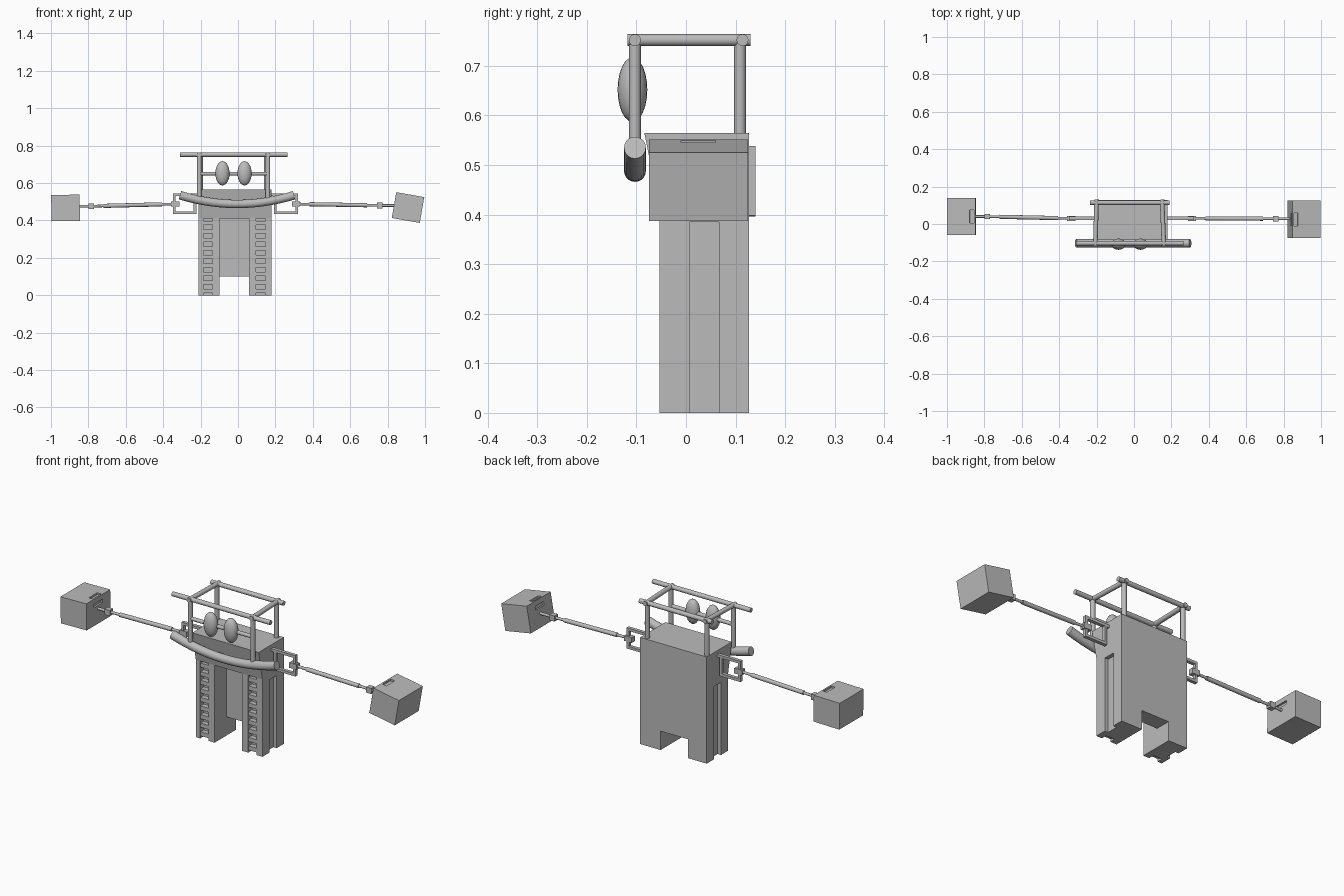
import bpy, bmesh, math
from mathutils import Vector, Matrix

if "Cube" in bpy.data.objects:
    bpy.data.objects.remove(bpy.data.objects["Cube"], do_unlink=True)

grey = bpy.data.materials.new("plain_grey")
grey.use_nodes = True
COLOUR = (0.5, 0.5, 0.5, 1)
grey.diffuse_color = COLOUR
grey.node_tree.nodes["Principled BSDF"].inputs["Base Color"].default_value = COLOUR


def finish(name, bm, smooth=False):
    bmesh.ops.recalc_face_normals(bm, faces=bm.faces)
    mesh = bpy.data.meshes.new(name)
    bm.to_mesh(mesh)
    bm.free()
    mesh.materials.append(grey)
    ob = bpy.data.objects.new(name, mesh)
    bpy.context.collection.objects.link(ob)
    if smooth:
        bpy.ops.object.select_all(action='DESELECT')
        ob.select_set(True)
        bpy.context.view_layer.objects.active = ob
        bpy.ops.object.shade_smooth_by_angle(angle=math.radians(40))
    return ob


def add_box(bm, lo, hi):
    lo, hi = Vector(lo), Vector(hi)
    size = Matrix.Diagonal((hi - lo).to_4d())
    size[3][3] = 1
    bmesh.ops.create_cube(bm, size=1, matrix=Matrix.Translation((lo + hi) / 2) @ size)


def box(name, lo, hi):
    bm = bmesh.new()
    add_box(bm, lo, hi)
    return finish(name, bm)


def add_rod(bm, a, b, r, sides=16):
    a, b = Vector(a), Vector(b)
    turn = (b - a).to_track_quat('Z', 'Y').to_matrix().to_4x4()
    bmesh.ops.create_cone(bm, cap_ends=True, segments=sides, radius1=r, radius2=r,
                          depth=(b - a).length, matrix=Matrix.Translation((a + b) / 2) @ turn)


def rod(name, a, b, r):
    bm = bmesh.new()
    add_rod(bm, a, b, r)
    return finish(name, bm, True)


def carve(ob, cuts):
    """Subtract each box (lo, hi) from the object."""
    for lo, hi in cuts:
        cutter = box("cutter", lo, hi)
        mod = ob.modifiers.new("cut", 'BOOLEAN')
        mod.operation, mod.solver, mod.object = 'DIFFERENCE', 'EXACT', cutter
        graph = bpy.context.evaluated_depsgraph_get()
        mesh = bpy.data.meshes.new_from_object(ob.evaluated_get(graph))
        ob.modifiers.clear()
        ob.data = mesh
        bpy.data.objects.remove(cutter, do_unlink=True)


# Body: side profile swept across, with a forward-leaning upper front
L, R, TOP, HIP, FRONT, BACK = -0.21, 0.18, 0.565, 0.41, -0.053, 0.127
profile = [(FRONT, 0), (BACK, 0), (BACK, TOP), (-0.084, TOP), (FRONT, HIP)]
bm = bmesh.new()
face = bm.faces.new([bm.verts.new((L, y, z)) for y, z in profile])
swept = bmesh.ops.extrude_face_region(bm, geom=[face])["geom"]
bmesh.ops.translate(bm, vec=(R - L, 0, 0),
                    verts=[v for v in swept if isinstance(v, bmesh.types.BMVert)])
body = finish("body", bm)

ladders = [(-0.185, -0.135), (0.097, 0.147)]
cuts = [((-0.1, -0.2, -0.1), (0.06, 0.045, HIP)),        # space between the legs
        ((-0.1, -0.2, -0.1), (0.06, 0.2, 0.10)),         # opening through to the back
        ((L - 0.1, 0.007, -0.1), (L + 0.02, 0.067, 0.385)),
        ((R - 0.02, 0.007, -0.1), (R + 0.1, 0.067, 0.385))]
cuts += [((a, -0.2, -0.1), (b, FRONT + 0.03, HIP)) for a, b in ladders]
carve(body, cuts)

# Ladder rungs set into the front of each leg
for side, (a, b) in zip(("right", "left"), ladders):
    bm = bmesh.new()
    for i in range(9):
        z = 0.012 + i * 0.0455
        add_box(bm, (a, FRONT + 0.004, z), (b, FRONT + 0.032, z + 0.022))
    finish(side + "_ladder_rungs", bm)

# Tube frame above the body
FY, BY, BAR, TR = -0.103, 0.109, 0.752, 0.012
for side, xf, xb in (("right", -0.207, -0.2), ("left", 0.16, 0.15)):
    rod(side + "_front_post", (xf, FY, 0.5), (xf, FY, BAR), TR)
    rod(side + "_back_post", (xb, BY, 0.55), (xb, BY, BAR), TR)
    rod(side + "_top_rail", (xf, -0.118, BAR), (xb, 0.13, BAR), TR)
rod("front_top_bar", (-0.31, FY, BAR), (0.265, FY, BAR), TR)
rod("back_top_bar", (-0.235, BY + 0.005, BAR), (0.19, BY + 0.005, BAR), TR)
rod("eye_bar", (-0.207, FY, 0.65), (0.16, FY, 0.65), 0.01)

# Eyes
for side, x in (("right", -0.083), ("left", 0.035)):
    bm = bmesh.new()
    bmesh.ops.create_uvsphere(bm, u_segments=20, v_segments=12, radius=1,
                              matrix=Matrix.Translation((x, -0.108, 0.652))
                              @ Matrix.Diagonal((0.038, 0.03, 0.065, 1)))
    finish(side + "_eye", bm, True)

# Smile: one bent tube across the front
bm = bmesh.new()
add_rod(bm, (-0.31, FY, 0), (0.3, FY, 0), 0.022, 20)
lengthwise = [e for e in bm.edges if abs(e.verts[0].co.x - e.verts[1].co.x) > 0.1]
bmesh.ops.subdivide_edges(bm, edges=lengthwise, cuts=20)
for v in bm.verts:
    u = (v.co.x + 0.005) / 0.305
    slope = 2 * u * 0.047 / 0.305
    v.co.x -= v.co.z * slope
    v.co.z += 0.488 + 0.047 * u * u
finish("smile", bm, True)

# Arms: shoulder frame, stepped rod, wrist block and box hand
arms = [("right", -1, L, -0.34, (-0.785, 0.04, 0.476), (-0.922, 0.04, 0.467), -1),
        ("left", 1, R, 0.315, (0.757, 0.028, 0.48), (0.909, 0.025, 0.469), 10)]
for side, s, edge, outer, wrist, hand, tilt in arms:
    y = 0.03
    lo, hi, inner = 0.442, 0.538, edge + s * 0.02
    bm = bmesh.new()
    for a, b in (((edge, hi), (outer, hi)), ((outer, hi), (outer, lo)),
                 ((outer, lo), (inner, lo)), ((inner, lo), (inner, hi))):
        x0, x1 = sorted((a[0], b[0]))
        z0, z1 = sorted((a[1], b[1]))
        add_box(bm, (x0 - 0.007, y - 0.009, z0 - 0.007), (x1 + 0.007, y + 0.009, z1 + 0.007))
    finish(side + "_shoulder_frame", bm)

    start, wrist, hand = Vector((outer, y, 0.488)), Vector(wrist), Vector(hand)
    clasp = start + Vector((-s * 0.005, 0, 0))
    box(side + "_clasp", clasp - Vector((0.022, 0.013, 0.014)),
        clasp + Vector((0.022, 0.013, 0.014)))
    rod(side + "_arm_rod", start, wrist, 0.007)
    rod(side + "_forearm_sleeve", start.lerp(wrist, 0.15), start.lerp(wrist, 0.85), 0.011)
    box(side + "_wrist_block", wrist - Vector((0.015, 0.014, 0.015)),
        wrist + Vector((0.015, 0.014, 0.015)))
    rod(side + "_wrist_rod", wrist, wrist + Vector((s * 0.09, 0, 0)), 0.007)

    half = Vector((0.076, 0.1, 0.07))
    block = box(side + "_hand", -half, half)
    xs = sorted((-s * 0.068, -s * 0.045))
    xi = sorted((-s * 0.066, -s * 0.1))
    carve(block, [((xs[0], -0.035, 0.06), (xs[1], 0.035, 0.1)),
                  ((xi[0], -0.035, 0.025), (xi[1], 0.035, 0.045))])
    block.location = hand
    block.rotation_euler.y = math.radians(tilt)
